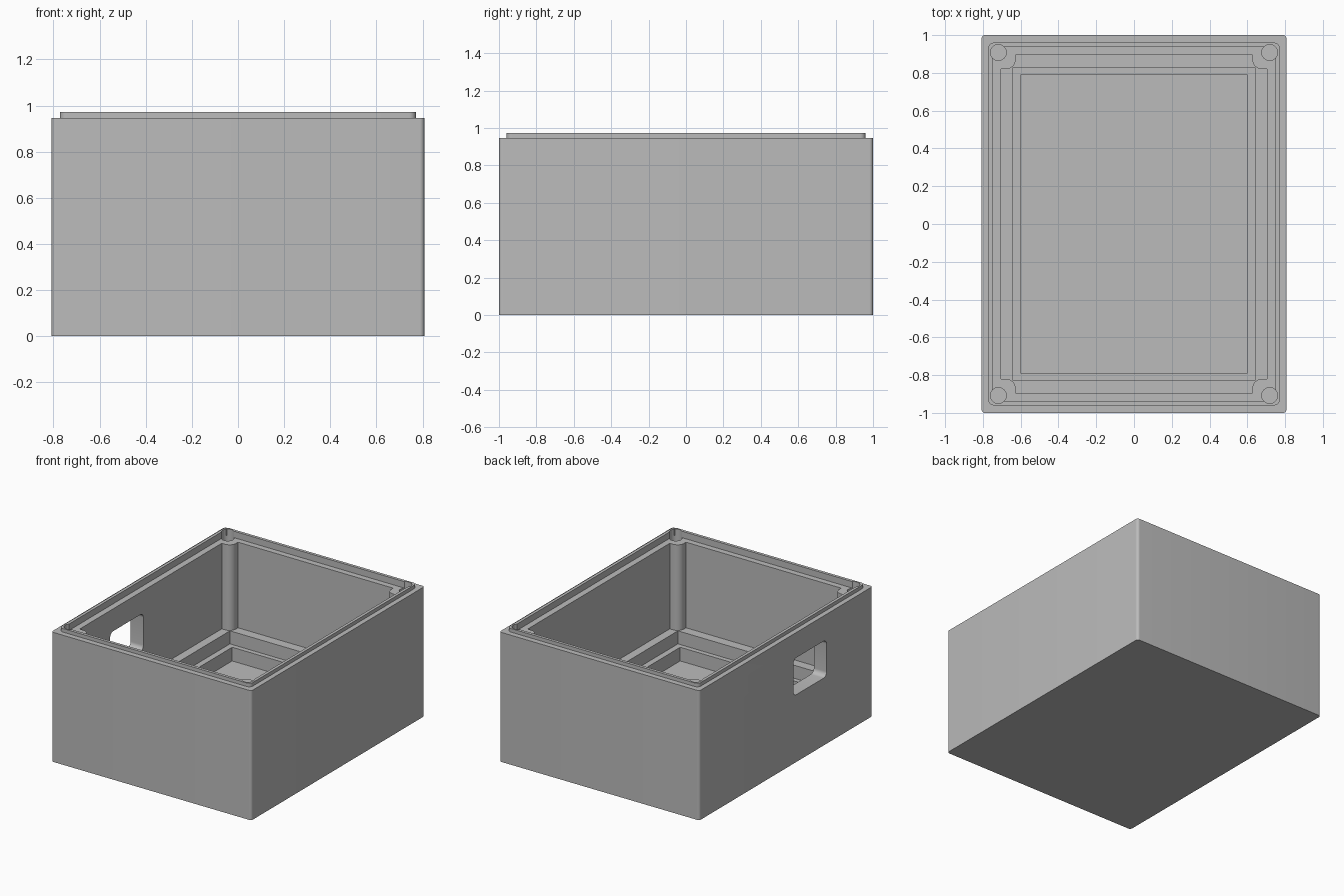
import bpy
import bmesh
from math import cos, sin, pi

cube = bpy.data.objects.get("Cube")
if cube:
    bpy.data.objects.remove(cube, do_unlink=True)

# Single matte grey plastic
grey = bpy.data.materials.new("grey plastic")
grey.use_nodes = True
colour = (0.5, 0.5, 0.5, 1)
grey.diffuse_color = colour
grey.node_tree.nodes["Principled BSDF"].inputs["Base Color"].default_value = colour


def arc(cx, cy, r, start, end, steps=8):
    angles = [start + (end - start) * i / steps for i in range(steps + 1)]
    return [(cx + r * cos(a), cy + r * sin(a)) for a in angles]


def four_way(quarter):
    """Mirror a first-quadrant outline, running counter-clockwise, into all four."""
    flipped = quarter[::-1]
    return (quarter + [(-x, y) for x, y in flipped]
            + [(-x, -y) for x, y in quarter] + [(x, -y) for x, y in flipped])


def rounded_rect(hx, hy, r=0):
    if r == 0:
        return four_way([(hx, hy)])
    return four_way(arc(hx - r, hy - r, r, 0, pi / 2))


def prism(name, outline, z0, z1, place=lambda a, b, h: (a, b, h)):
    """Extrude an outline from z0 to z1."""
    bm = bmesh.new()
    low = [bm.verts.new(place(a, b, z0)) for a, b in outline]
    high = [bm.verts.new(place(a, b, z1)) for a, b in outline]
    bm.faces.new(low[::-1])
    bm.faces.new(high)
    n = len(low)
    for i in range(n):
        j = (i + 1) % n
        bm.faces.new((low[i], low[j], high[j], high[i]))
    bmesh.ops.remove_doubles(bm, verts=bm.verts, dist=1e-5)
    bmesh.ops.recalc_face_normals(bm, faces=bm.faces)
    mesh = bpy.data.meshes.new(name)
    bm.to_mesh(mesh)
    bm.free()
    mesh.materials.append(grey)
    obj = bpy.data.objects.new(name, mesh)
    bpy.context.collection.objects.link(obj)
    return obj


def combine(target, tool, operation):
    mod = target.modifiers.new(tool.name, "BOOLEAN")
    mod.operation = operation
    mod.solver = "EXACT"
    mod.object = tool
    bpy.context.view_layer.objects.active = target
    bpy.ops.object.modifier_apply(modifier=mod.name)
    bpy.data.objects.remove(tool, do_unlink=True)


# Outer shell with the raised sealing lip
box = prism("enclosure_box", rounded_rect(0.808, 1.0, 0.02), 0, 0.946)
lip = prism("sealing_lip", rounded_rect(0.772, 0.96, 0.03), 0.5, 0.972)
combine(box, lip, "UNION")

# Recess inside the lip
combine(box, prism("lip_recess", rounded_rect(0.75, 0.938), 0.925, 1.1), "DIFFERENCE")

# Main cavity, leaving a rounded screw post in every corner
post_corner = ([(0.705, 0.82)]
               + arc(0.677, 0.87, 0.05, -pi / 2, -pi, 8)
               + [(0.627, 0.895)])
# The arc bulges inwards, so the cavity outline steps around each post
combine(box, prism("main_cavity", four_way(post_corner), 0.30, 1.1), "DIFFERENCE")

# Stepped floor
combine(box, prism("floor_step", rounded_rect(0.643, 0.825), 0.205, 0.32), "DIFFERENCE")
combine(box, prism("floor_pocket", rounded_rect(0.6, 0.79), 0.105, 0.4), "DIFFERENCE")

# Screw holes
for sx in (-1, 1):
    for sy in (-1, 1):
        ring = arc(sx * 0.718, sy * 0.908, 0.042, 0, 2 * pi, 32)[:-1]
        combine(box, prism("screw_hole", ring, 0.6, 1.1), "DIFFERENCE")

# Rounded connector opening through one long wall
opening = prism("side_opening", rounded_rect(0.192, 0.135, 0.035), -0.9, -0.66,
                lambda a, b, h: (h, a - 0.277, b + 0.627))
combine(box, opening, "DIFFERENCE")

# Smooth the rounded corners, keep hard edges
bpy.ops.object.select_all(action="DESELECT")
box.select_set(True)
bpy.context.view_layer.objects.active = box
bpy.ops.object.shade_smooth_by_angle()
